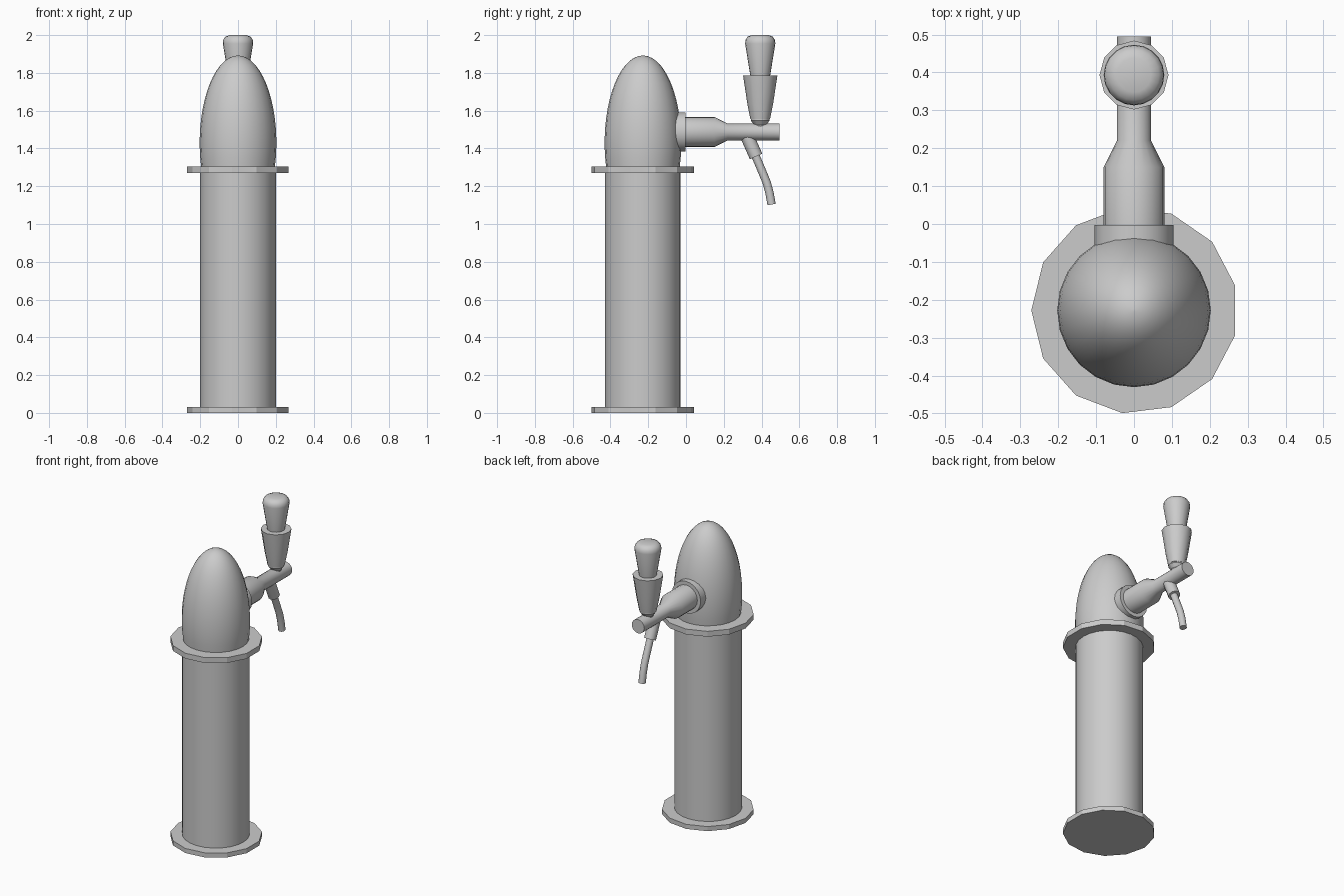
import bpy, bmesh, math
from mathutils import Vector

if "Cube" in bpy.data.objects:
    bpy.data.objects.remove(bpy.data.objects["Cube"])

CX, CY = 0.002, -0.228      # column axis
TAP_Z, HANDLE_Y = 1.487, 0.393


def finish(name, bm, angle=35):
    bmesh.ops.recalc_face_normals(bm, faces=bm.faces)
    mesh = bpy.data.meshes.new(name)
    bm.to_mesh(mesh)
    bm.free()
    ob = bpy.data.objects.new(name, mesh)
    bpy.context.collection.objects.link(ob)
    bpy.ops.object.select_all(action='DESELECT')
    ob.select_set(True)
    bpy.context.view_layer.objects.active = ob
    if angle:
        bpy.ops.object.shade_smooth_by_angle(angle=math.radians(angle))
    return ob


def sweep(name, path, radii, sides, phase=0.0, angle=35, fixed=None):
    """Skin circles of given radii along a path in the YZ plane, with end caps."""
    bm = bmesh.new()
    pts = [Vector(p) for p in path]
    rings = []
    for i, (p, r) in enumerate(zip(pts, radii)):
        d = fixed or (pts[min(i + 1, len(pts) - 1)] - pts[max(i - 1, 0)])
        d = Vector(d).normalized()
        u = Vector((1, 0, 0))
        v = d.cross(u)
        ring = []
        for k in range(sides):
            a = phase + 2 * math.pi * k / sides
            ring.append(bm.verts.new(p + r * (math.cos(a) * u + math.sin(a) * v)))
        rings.append(ring)
    for a, b in zip(rings, rings[1:]):
        for k in range(sides):
            n = (k + 1) % sides
            bm.faces.new((a[k], a[n], b[n], b[k]))
    bm.faces.new(rings[0])
    bm.faces.new(rings[-1])
    return finish(name, bm, angle)


def upright(name, x, y, profile, sides, phase=0.0, angle=35):
    return sweep(name, [(x, y, z) for r, z in profile], [r for r, z in profile],
                 sides, phase, angle, (0, 0, 1))


def forward(name, profile, sides):
    return sweep(name, [(0, y, TAP_Z) for r, y in profile], [r for r, y in profile],
                 sides, 0, 35, (0, 1, 0))


# Column and its two 13-sided flanges
upright("column", 0, CY, [(0.2, 0.01), (0.2, 1.29)], 24)
for name, z0, z1 in (("base_flange", 0, 0.03), ("top_flange", 1.27, 1.305)):
    upright(name, CX, CY, [(0.273, z0), (0.273, z1)], 13, math.pi, 0)

# Egg-shaped dome
dome = []
for i in range(17):
    t = -0.29 + (math.pi / 2 - 0.02 + 0.29) * i / 16
    dome.append((0.203 * math.cos(t), 1.43 + 0.462 * math.sin(t)))
upright("dome", 0, CY, dome, 24)

# Tap body pointing along +y
forward("tap_collar", [(0.104, -0.06), (0.104, -0.003)], 20)
forward("tap_body", [(0.08, -0.05), (0.08, 0.15), (0.045, 0.22), (0.045, 0.495)], 20)

# Handle: stem, flared cup and knob
upright("handle_stem", 0, HANDLE_Y, [(0.033, 1.5), (0.033, 1.525), (0.05, 1.548),
        (0.05, 1.62)], 12)
upright("handle_cup", 0, HANDLE_Y, [(0.052, 1.555), (0.068, 1.635), (0.091, 1.787)], 12)
upright("handle_knob", 0, HANDLE_Y, [(0.05, 1.77), (0.08, 1.955), (0.078, 1.975),
        (0.066, 1.992), (0.045, 2.0)], 20, 0, 40)

# Spout: angled nozzle and bent tube
sweep("spout_nozzle", [(0, 0.322, 1.468), (0, 0.371, 1.358)], [0.036, 0.036], 12)
sweep("spout_tube", [(0, 0.36, 1.38), (0, 0.398, 1.29), (0, 0.427, 1.22),
      (0, 0.442, 1.165), (0, 0.453, 1.103)], [0.022] * 5, 12)
